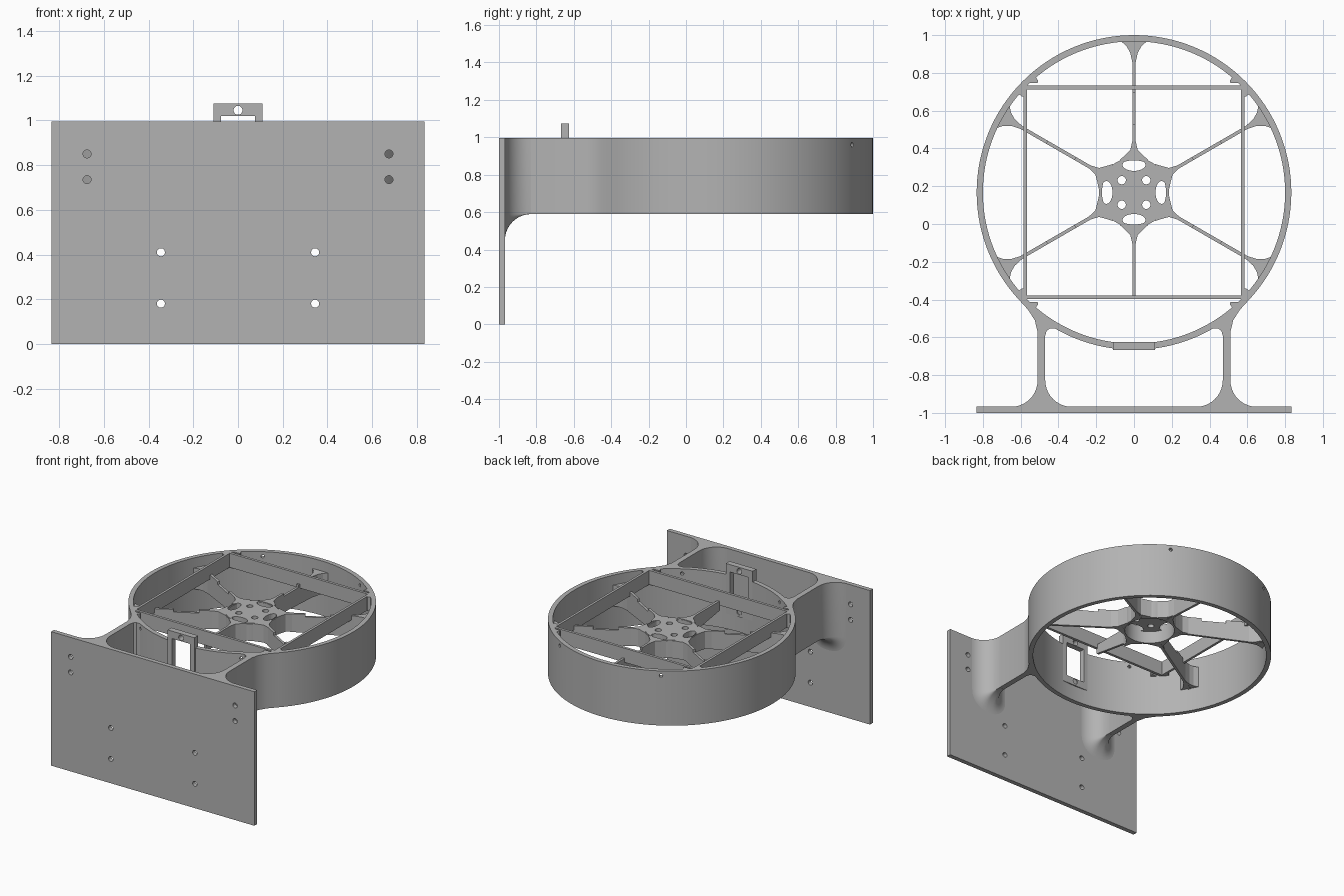
import bpy, bmesh, math
from mathutils import Matrix, Vector

cube = bpy.data.objects.get("Cube")
if cube:
    bpy.data.objects.remove(cube, do_unlink=True)

CY = 0.167            # ring centre in y
LOW, TOP = 0.59, 0.995
SPOKE_TOP = 0.92

grey = bpy.data.materials.new("plain_grey")
grey.use_nodes = True
colour = (0.45, 0.45, 0.45, 1)
grey.diffuse_color = colour
grey.node_tree.nodes["Principled BSDF"].inputs["Base Color"].default_value = colour


def finish(name, bm, smooth=False):
    bmesh.ops.recalc_face_normals(bm, faces=bm.faces)
    mesh = bpy.data.meshes.new(name)
    bm.to_mesh(mesh)
    bm.free()
    mesh.materials.append(grey)
    ob = bpy.data.objects.new(name, mesh)
    bpy.context.collection.objects.link(ob)
    if smooth:
        shade(ob)
    return ob


def activate(ob):
    bpy.ops.object.select_all(action='DESELECT')
    ob.select_set(True)
    bpy.context.view_layer.objects.active = ob


def shade(ob):
    activate(ob)
    bpy.ops.object.shade_smooth_by_angle(angle=math.radians(30))


def loft(name, sections, closed=False, smooth=False):
    """Skin equal-sized loops; cap the ends unless closed."""
    bm = bmesh.new()
    loops = [[bm.verts.new(p) for p in s] for s in sections]
    pairs = list(zip(loops, loops[1:]))
    if closed:
        pairs.append((loops[-1], loops[0]))
    else:
        bm.faces.new(loops[0])
        bm.faces.new(loops[-1])
    n = len(loops[0])
    for a, b in pairs:
        for i in range(n):
            j = (i + 1) % n
            bm.faces.new((a[i], a[j], b[j], b[i]))
    return finish(name, bm, smooth)


def prism(name, pts, z0, z1, turn=None, smooth=False):
    """Flat outline raised from z0 to z1, optionally turned about the ring axis."""
    m = Matrix.Identity(4)
    if turn is not None:
        m = Matrix.Translation((0, CY, 0)) @ Matrix.Rotation(turn, 4, 'Z')
    return loft(name, [[m @ Vector((x, y, z)) for x, y in pts] for z in (z0, z1)], smooth=smooth)


def box(name, x, y, z):
    return prism(name, [(x[0], y[0]), (x[1], y[0]), (x[1], y[1]), (x[0], y[1])], *z)


def tube(name, r0, r1, z0, z1, n):
    sections = []
    for i in range(n):
        a = math.tau * i / n
        sections.append([(r * math.cos(a), CY + r * math.sin(a), z)
                         for r, z in ((r0, z0), (r1, z0), (r1, z1), (r0, z1))])
    return loft(name, sections, closed=True, smooth=True)


def rod(loc, direction, r, length, stretch=1):
    bm = bmesh.new()
    turn = Vector(direction).to_track_quat('Z', 'Y').to_matrix().to_4x4()
    bmesh.ops.create_cone(bm, cap_ends=True, segments=24, radius1=r, radius2=r, depth=length,
                          matrix=Matrix.Translation(loc) @ turn @ Matrix.Diagonal((1, stretch, 1, 1)))
    return finish("cutter", bm)


def cut(ob, cutters, smooth=False):
    for c in cutters:
        c.hide_render = True
        mod = ob.modifiers.new("cut", 'BOOLEAN')
        mod.operation, mod.solver, mod.object = 'DIFFERENCE', 'EXACT', c
        activate(ob)
        bpy.ops.object.modifier_apply(modifier=mod.name)
        bpy.data.objects.remove(c, do_unlink=True)
    if smooth:
        shade(ob)


def window():
    return box("cutter", (-0.075, 0.075), (-0.75, -0.55), (0.76, 1.02))


# Outer ring with window and four screw holes
ring = tube("outer_ring", 0.80, 0.833, LOW, TOP, 128)
holes = []
for deg in (60, 120, 240, 300):
    d = Vector((math.cos(math.radians(deg)), math.sin(math.radians(deg)), 0))
    holes.append(rod(d * 0.815 + Vector((0, CY, 0.96)), d, 0.012, 0.12))
cut(ring, [window()] + holes, smooth=True)

# Upright frame around the window
frame = box("window_frame", (-0.11, 0.11), (-0.668, -0.625), (0.705, 1.075))
cut(frame, [window()] + [rod((0, -0.645, z), (0, 1, 0), 0.02, 0.2) for z in (0.74, 1.045)])

# Square of bars inside the ring, with filled corners
for s in (-1, 1):
    side = "left" if s > 0 else "right"
    box(side + "_bar", sorted((s * 0.567, s * 0.585)), (CY - 0.565, CY + 0.565), (0.89, TOP))
    end = "rear" if s > 0 else "front"
    box(end + "_bar", (-0.58, 0.58), sorted((CY + s * 0.545, CY + s * 0.565)), (0.89, TOP))
for q in range(4):
    for m in (-1, 1):
        pts = [(0.58, m * 0.51), (0.593, m * 0.508), (0.612, m * 0.522), (0.58, m * 0.57)]
        prism("bar_corner", pts, 0.89, TOP, turn=q * math.pi / 2)

# Back plate with mounting holes
plate = box("mounting_plate", (-0.835, 0.835), (-1, -0.967), (0, TOP))
spots = [(s * x, z) for s in (-1, 1) for x, z in
         ((0.675, 0.85), (0.675, 0.735), (0.345, 0.41), (0.345, 0.18))]
cut(plate, [rod((x, -0.98, z), (0, 1, 0), 0.018, 0.1) for x, z in spots])

# Arms joining plate and ring, flared at both ends
arm_outline = [(0.47, -0.84), (0.47, -0.59), (0.462, -0.565), (0.445, -0.553), (0.42, -0.553),
               (0.47, -0.49), (0.545, -0.43), (0.61, -0.40), (0.56, -0.455), (0.525, -0.51),
               (0.511, -0.57), (0.51, -0.84)]
R = 0.14
for s in (-1, 1):
    side = "left" if s > 0 else "right"
    prism(side + "_arm", [(s * x, y) for x, y in arm_outline], LOW, TOP, smooth=True)
    sections = []
    for i in range(11):
        t = math.pi / 2 * i / 10
        f = R * (1 - math.sin(t)) + 0.0005
        y = -0.968 + R * (1 - math.cos(t))
        loop = [(s * 0.49 - 0.02 - f, y, TOP)]
        for x, start in ((-0.02, math.pi), (0.02, 1.5 * math.pi)):
            for k in range(7):
                a = start + math.pi / 2 * k / 6
                loop.append((s * 0.49 + x + f * math.cos(a), y, LOW + f * math.sin(a)))
        loop.append((s * 0.49 + 0.02 + f, y, TOP))
        sections.append(loop)
    loft(side + "_arm_root", sections, smooth=True)

# Hub: open cup with a pierced top
tube("hub_wall", 0.17, 0.185, 0.79, SPOKE_TOP - 0.005, 64)
circle = [(0.18 * math.cos(math.tau * i / 64), CY + 0.18 * math.sin(math.tau * i / 64)) for i in range(64)]
hub = prism("hub_top", circle, 0.88, SPOKE_TOP)
cutters = [rod((sx * 0.065, CY + sy * 0.065, 0.9), (0, 0, 1), 0.022, 0.2)
           for sx in (-1, 1) for sy in (-1, 1)]
for q in range(4):
    a = q * math.pi / 2
    c = rod((0, 0, 0), (0, 0, 1), 0.032, 0.2, stretch=1.9)
    c.matrix_world = (Matrix.Translation((0, CY, 0.9)) @ Matrix.Rotation(a, 4, 'Z')
                      @ Matrix.Translation((0.146, 0, 0)))
    cutters.append(c)
bpy.context.view_layer.update()
cut(hub, cutters)

# Six spokes with flared ends
long_side = [(0.175, 0.79), (0.81, 0.76), (0.81, 0.92), (0.53, 0.92), (0.53, 0.90),
             (0.36, 0.90), (0.36, 0.92), (0.175, 0.92)]
short_side = [(0.175, 0.79), (0.555, 0.85), (0.555, 0.92), (0.175, 0.92)]
inner_flare = [(0.172, 0.075), (0.195, 0.05), (0.225, 0.02), (0.27, 0.009)]
outer_flare = [(0.69, 0.009), (0.74, 0.02), (0.775, 0.04), (0.806, 0.075)]


def mirrored(half):
    return half + [(x, -y) for x, y in reversed(half)]


for deg in range(30, 390, 60):
    a = math.radians(deg)
    m = Matrix.Translation((0, CY, 0)) @ Matrix.Rotation(a, 4, 'Z')
    outline = short_side if deg == 270 else long_side
    loft("spoke", [[m @ Vector((r, w, z)) for r, z in outline] for w in (-0.009, 0.009)])
    prism("spoke_hub_flare", mirrored(inner_flare), 0.79, SPOKE_TOP, turn=a)
    if deg != 270:
        prism("spoke_ring_flare", mirrored(outer_flare), 0.765, SPOKE_TOP, turn=a)
